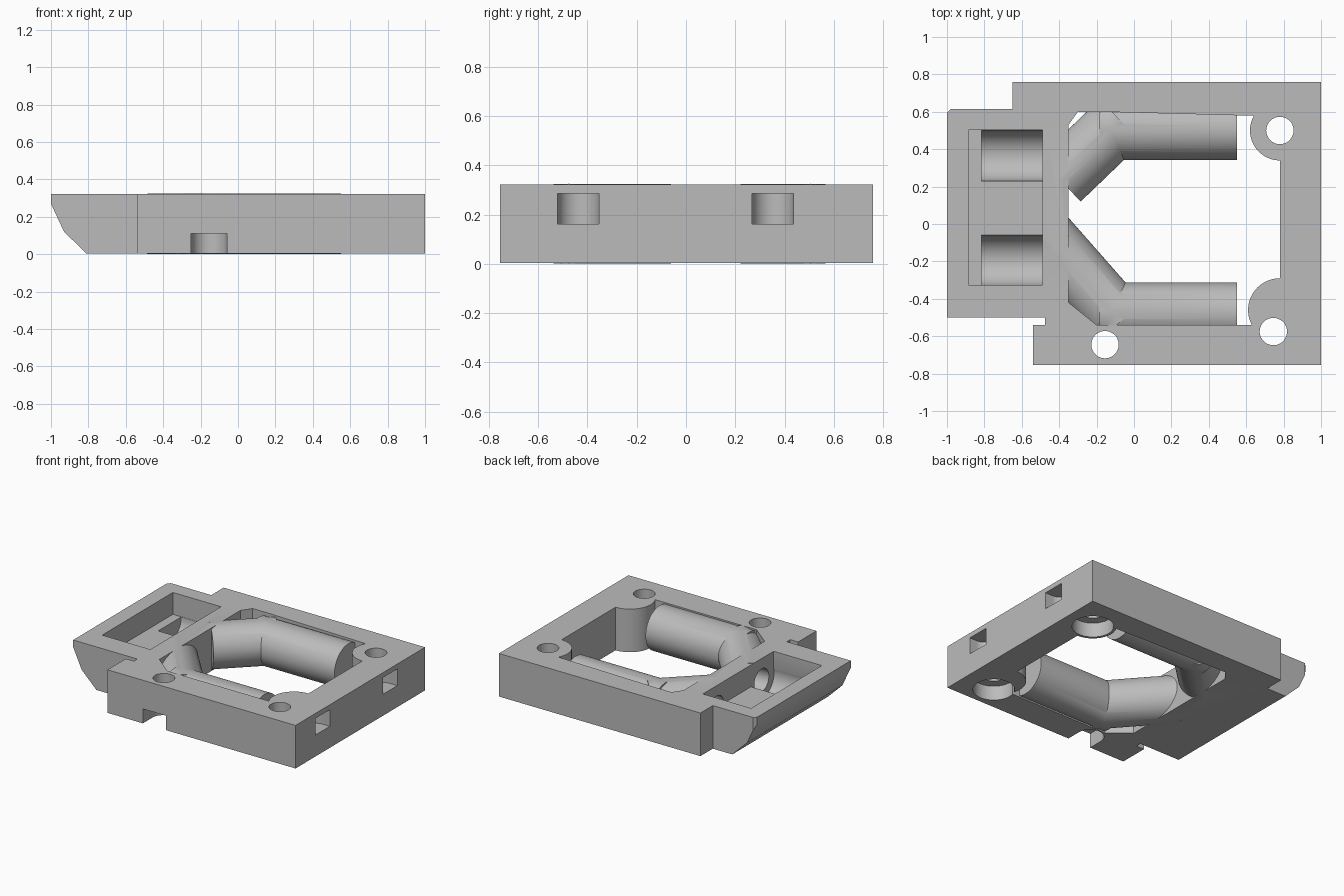
import bpy, bmesh, math
from mathutils import Vector, Matrix

if "Cube" in bpy.data.objects:
    bpy.data.objects.remove(bpy.data.objects["Cube"], do_unlink=True)

BASE, TOP = 0.003, 0.322
MID = 0.1625

grey = bpy.data.materials.new("plain grey")
grey.use_nodes = True
colour = (0.5, 0.5, 0.5, 1)
grey.diffuse_color = colour
grey.node_tree.nodes["Principled BSDF"].inputs["Base Color"].default_value = colour


def finish(name, bm):
    bmesh.ops.recalc_face_normals(bm, faces=bm.faces)
    mesh = bpy.data.meshes.new(name)
    bm.to_mesh(mesh)
    bm.free()
    mesh.materials.append(grey)
    obj = bpy.data.objects.new(name, mesh)
    bpy.context.scene.collection.objects.link(obj)
    return obj


def prism(name, points, low, high, along_y=False):
    """Extrude an outline upwards, or an x-z outline along y."""
    bm = bmesh.new()
    place = lambda a, b: (a, low, b) if along_y else (a, b, low)
    face = bm.faces.new([bm.verts.new(place(a, b)) for a, b in points])
    grown = bmesh.ops.extrude_face_region(bm, geom=[face])["geom"]
    shift = (0, high - low, 0) if along_y else (0, 0, high - low)
    bmesh.ops.translate(bm, vec=shift, verts=[v for v in grown if isinstance(v, bmesh.types.BMVert)])
    return finish(name, bm)


def box(name, x0, x1, y0, y1, z0, z1):
    return prism(name, [(x0, y0), (x1, y0), (x1, y1), (x0, y1)], z0, z1)


def rod(name, start, end, radius):
    """Round bar between two points."""
    a, b = Vector(start), Vector(end)
    bm = bmesh.new()
    turn = (b - a).to_track_quat('Z', 'Y').to_matrix().to_4x4()
    bmesh.ops.create_cone(bm, cap_ends=True, segments=64, radius1=radius, radius2=radius,
                          depth=(b - a).length, matrix=Matrix.Translation((a + b) / 2) @ turn)
    return finish(name, bm)


def combine(tool, operation):
    mod = frame.modifiers.new(tool.name, 'BOOLEAN')
    mod.object, mod.operation, mod.solver = tool, operation, 'EXACT'
    bpy.context.view_layer.objects.active = frame
    bpy.ops.object.modifier_apply(modifier=mod.name)
    bpy.data.objects.remove(tool, do_unlink=True)


def add(tool):
    combine(tool, 'UNION')


def cut(tool):
    combine(tool, 'DIFFERENCE')


# Stepped plate
frame = prism("frame", [(-0.54, -0.755), (1, -0.755), (1, 0.76), (-0.65, 0.76), (-0.65, 0.615),
                        (-0.98, 0.615), (-1, 0.595), (-1, -0.5), (-0.475, -0.5),
                        (-0.475, -0.54), (-0.54, -0.54)], BASE, TOP)

# Sloped underside of the end block
cut(prism("slope_cutter", [(-1.1, 0.27), (-1, 0.27), (-0.93, 0.12), (-0.81, BASE),
                           (-0.81, -0.1), (-1.1, -0.1)], -1, 1, along_y=True))

# Central opening
cut(prism("opening_cutter", [(-0.2, -0.54), (0.78, -0.54), (0.78, 0.575), (-0.17, 0.6),
                             (-0.3, 0.6), (-0.35, 0.53), (-0.35, -0.42)], -1, 1))

# Corner bosses inside the opening
for y, r in ((0.5, 0.16), (-0.46, 0.17)):
    add(rod("boss", (0.78, y, BASE), (0.78, y, TOP), r))

# Bent tubes along both sides of the opening
for y, end in ((0.505, (-0.397, 0.237)), (-0.475, (-0.47, -0.075))):
    radius = MID
    elbow = Vector((-0.118, y, MID))
    tail = Vector((*end, MID))
    overlap = radius * math.tan(math.pi / 8)
    add(rod("straight_tube", elbow - Vector((overlap, 0, 0)), (0.55, y, MID), radius))
    add(rod("angled_tube", elbow + (elbow - tail).normalized() * overlap * 0.98, tail, radius - 0.0006))

# Pocket with two round cradles, each with a bore through its end wall
cut(box("pocket_cutter", -0.885, -0.49, -0.325, 0.502, 0.16, 1))
for y, slant in ((0.365, -0.06), (-0.195, 0.03)):
    cut(rod("cradle_cutter", (-0.815, y, 0.16), (-0.49, y, 0.16), 0.135))
    cut(rod("bore_cutter", (-0.6, y, 0.16), (-0.3, y + slant, 0.16), 0.085))

# Screw holes with wide recesses underneath
for x, y, r in ((0.78, 0.5, 0.14), (0.745, -0.575, 0.14), (-0.155, -0.645, 0.095)):
    cut(rod("hole_cutter", (x, y, -1), (x, y, 1), 0.073))
    cut(rod("recess_cutter", (x, y, -0.5), (x, y, 0.11), r))
cut(box("notch_cutter", -0.25, -0.06, -0.9, -0.645, -0.5, 0.11))

# Round-ended slots in the end wall
for y in (0.352, -0.437):
    cut(box("slot_cutter", 0.94, 1.1, y - 0.084, y + 0.084, 0.162, 0.285))
    cut(rod("slot_end_cutter", (0.94, y, 0.162), (0.94, y, 0.285), 0.084))

bpy.ops.object.select_all(action='DESELECT')
frame.select_set(True)
bpy.context.view_layer.objects.active = frame
bpy.ops.object.shade_smooth_by_angle(angle=math.radians(30))
